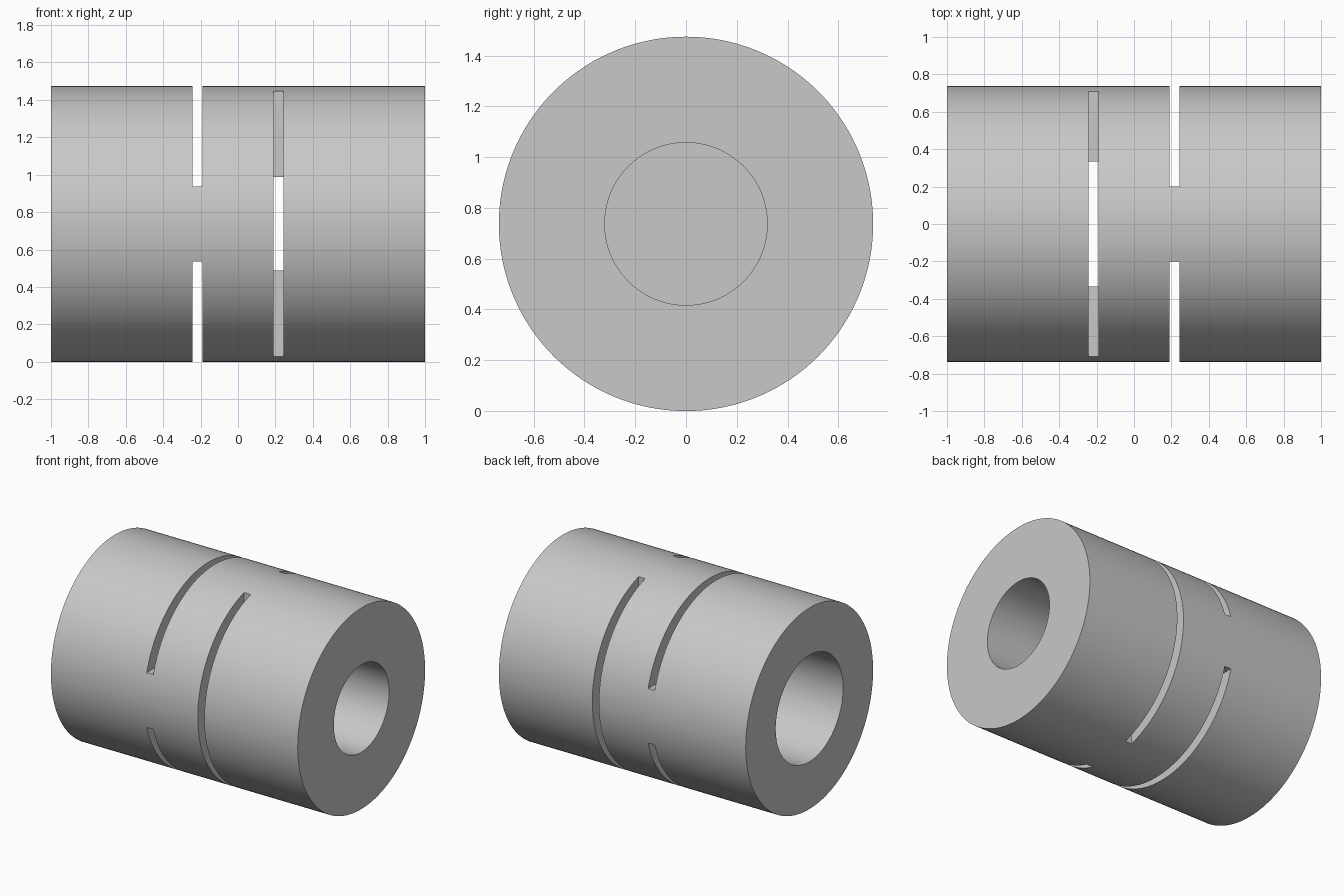
import bpy
import math

cube = bpy.data.objects.get("Cube")
if cube:
    bpy.data.objects.remove(cube, do_unlink=True)

RADIUS = 0.737
SLOT_INNER, SLOT_OUTER = 0.19, 0.243   # distance of slot walls from the middle
BRIDGE = 0.2                           # half width of the bridges left uncut

metal = bpy.data.materials.new("grey_metal")
metal.use_nodes = True
metal.diffuse_color = (0.58, 0.58, 0.58, 1)
metal.node_tree.nodes["Principled BSDF"].inputs["Base Color"].default_value = (0.58, 0.58, 0.58, 1)


def rod(name, radius, x0, x1):
    """Cylinder lying along x."""
    bpy.ops.mesh.primitive_cylinder_add(
        vertices=160, radius=radius, depth=x1 - x0,
        location=((x0 + x1) / 2, 0, RADIUS), rotation=(0, math.pi / 2, 0))
    obj = bpy.context.object
    obj.name = name
    return obj


def block(name, centre, size):
    bpy.ops.mesh.primitive_cube_add(size=1, location=centre)
    obj = bpy.context.object
    obj.name = name
    obj.scale = size
    return obj


# Solid coupling body
body = rod("coupling_body", RADIUS, -1, 1)
body.data.materials.append(metal)

# Blind shaft bores, the left (+x) one narrower
floor = SLOT_INNER - 0.002
cutters = [rod("narrow_bore_cutter", 0.32, floor, 1.2),
           rod("wide_bore_cutter", 0.39, -1.2, -floor)]

# Flexure slots: one pair from front and back, one pair from top and bottom
slot_x = (SLOT_INNER + SLOT_OUTER) / 2
slot_w = SLOT_OUTER - SLOT_INNER
reach = 0.8
for side in (-1, 1):
    offset = side * (BRIDGE + reach / 2)
    cutters.append(block("side_slot_cutter", (slot_x, offset, RADIUS), (slot_w, reach, 2)))
    cutters.append(block("upright_slot_cutter", (-slot_x, 0, RADIUS + offset), (slot_w, 2, reach)))

# Cut each shape out of the body
for cutter in cutters:
    cutter.hide_render = True
    mod = body.modifiers.new(cutter.name, "BOOLEAN")
    mod.operation = "DIFFERENCE"
    mod.solver = "EXACT"
    mod.object = cutter

bpy.ops.object.select_all(action="DESELECT")
body.select_set(True)
bpy.context.view_layer.objects.active = body
for name in [m.name for m in body.modifiers]:
    bpy.ops.object.modifier_apply(modifier=name)
for cutter in cutters:
    bpy.data.objects.remove(cutter, do_unlink=True)

bpy.ops.object.shade_smooth_by_angle(angle=math.radians(30))
